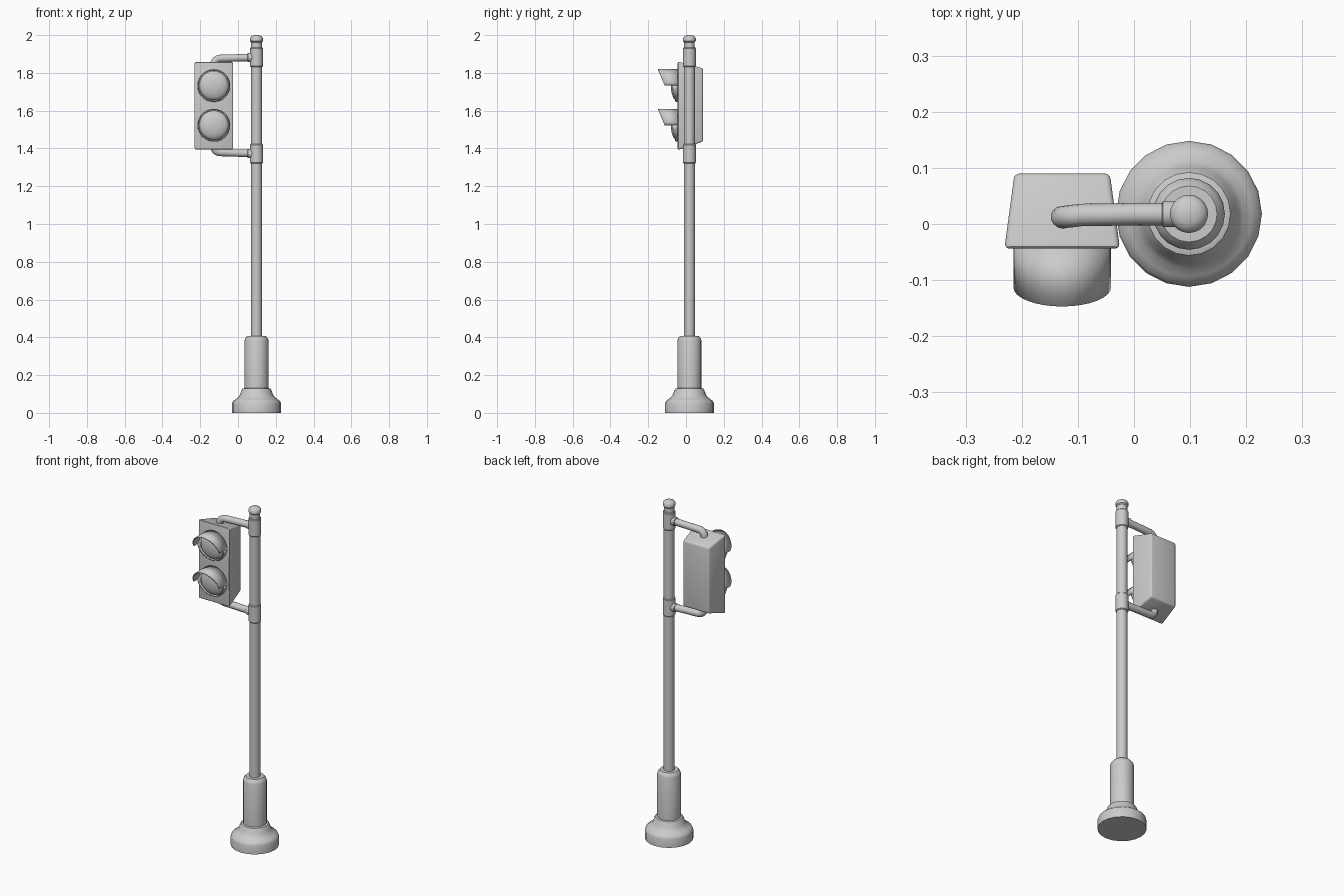
import bpy, bmesh
from math import sin, cos, pi, radians
from mathutils import Vector

if "Cube" in bpy.data.objects:
    bpy.data.objects.remove(bpy.data.objects["Cube"])

PX, PY = 0.098, 0.018      # pole axis
HX, MID = -0.128, 1.6275   # housing axis, mirror height of the brackets


def finish(name, bm, angle=35, fix=True):
    if fix:
        bmesh.ops.recalc_face_normals(bm, faces=bm.faces)
    me = bpy.data.meshes.new(name)
    bm.to_mesh(me)
    bm.free()
    ob = bpy.data.objects.new(name, me)
    bpy.context.collection.objects.link(ob)
    bpy.ops.object.select_all(action='DESELECT')
    ob.select_set(True)
    bpy.context.view_layer.objects.active = ob
    bpy.ops.object.shade_smooth_by_angle(angle=radians(angle))
    return ob


def tube(bm, rings):
    """Skin a list of equal vertex rings and cap both ends."""
    rings = [[bm.verts.new(p) for p in r] for r in rings]
    n = len(rings[0])
    for a, b in zip(rings, rings[1:]):
        for i in range(n):
            j = (i + 1) % n
            bm.faces.new((a[i], a[j], b[j], b[i]))
    bm.faces.new(rings[0][::-1])
    bm.faces.new(rings[-1])


def lathe(name, profile, loc, seg=20, rot=(0, 0, 0), angle=35):
    bm = bmesh.new()
    tube(bm, [[(r * cos(2 * pi * i / seg), r * sin(2 * pi * i / seg), z)
               for i in range(seg)] for r, z in profile])
    ob = finish(name, bm, angle)
    ob.location, ob.rotation_euler = loc, rot
    return ob


def pipe(name, path, radius, seg=14):
    """Round bar along a path lying roughly in the xz plane."""
    pts = [Vector(p) for p in path]
    bm, rings = bmesh.new(), []
    for i, p in enumerate(pts):
        t = (pts[min(i + 1, len(pts) - 1)] - pts[max(i - 1, 0)]).normalized()
        u = Vector((0, 1, 0))
        u = (u - t * u.dot(t)).normalized()
        v = t.cross(u)
        rings.append([p + (u * cos(2 * pi * k / seg) + v * sin(2 * pi * k / seg)) * radius
                      for k in range(seg)])
    tube(bm, rings)
    return finish(name, bm, 40)


# Base, pole and finial
lathe("base", [(0.13, 0), (0.13, 0.05), (0.125, 0.062), (0.112, 0.072), (0.097, 0.083),
               (0.087, 0.098), (0.08, 0.118), (0.074, 0.128), (0.064, 0.131)], (PX, PY, 0))
lathe("base_sleeve", [(0.064, 0.12), (0.064, 0.382), (0.06, 0.394), (0.05, 0.406)],
      (PX, PY, 0))
lathe("pole", [(0.029, 0.39), (0.029, 1.94)], (PX, PY, 0))
lathe("finial", [(0.028, 1.93), (0.028, 1.962), (0.034, 1.968), (0.034, 1.983),
                 (0.029, 1.992), (0.018, 1.998), (0.005, 2.0)], (PX, PY, 0))

# Mirrored pair of collars, sockets and bent arms
for tag, s in (("upper", 1), ("lower", -1)):
    z = MID + s * 0.255
    lathe(tag + "_collar", [(0.031, -0.051), (0.034, -0.047), (0.034, 0.047), (0.031, 0.051)],
          (PX, PY, z))
    lathe(tag + "_socket", [(0.024, 0), (0.024, 0.046), (0.021, 0.048)],
          (PX, PY, z), 14, (0, -pi / 2, 0))
    path = [(PX, PY, z), (0, 0.0175, z - s * 0.003), (-0.095, 0.016, z - s * 0.006)]
    path += [(-0.095 - 0.033 * sin(a), 0.016 - 0.004 * sin(a),
              z - s * (0.006 + 0.033 * (1 - cos(a))))
             for a in (pi / 8, pi / 4, 3 * pi / 8, pi / 2)]
    path.append((HX, 0.012, z - s * 0.07))
    pipe(tag + "_arm", path, 0.02)

# Tapered signal housing
bm = bmesh.new()
tube(bm, [[(HX + w * i, y, c + h * k) for i, k in ((-1, -1), (1, -1), (1, 1), (-1, 1))]
          for w, h, y, c in ((0.103, 0.234, -0.044, 1.626), (0.085, 0.194, 0.09, 1.63))])
bmesh.ops.recalc_face_normals(bm, faces=bm.faces)
bmesh.ops.bevel(bm, geom=bm.edges[:], offset=0.009, segments=3, profile=0.5,
                affect='EDGES')
finish("housing", bm, 30)


def shell(name, z, a0, a1, front, seg=16):
    """Part-cylinder hood whose front edge follows front(angle)."""
    bm, pairs = bmesh.new(), []
    for i in range(seg + 1):
        a = a0 + (a1 - a0) * i / seg
        x, zz = HX + 0.084 * cos(a), z + 0.084 * sin(a)
        pairs.append([bm.verts.new((x, y, zz)) for y in (-0.038, front(a))])
    for p, q in zip(pairs, pairs[1:]):
        bm.faces.new((p[0], p[1], q[1], q[0]))
    ob = finish(name, bm, 35)
    m = ob.modifiers.new("thickness", 'SOLIDIFY')
    m.thickness, m.offset = 0.006, 0


# Lenses and hoods
for tag, z in (("upper", 1.733), ("lower", 1.523)):
    dome = [(0.078, -0.005)] + [(0.078 * cos(a), 0.006 + 0.03 * sin(a))
                                for a in [i * pi / 16 for i in range(8)]]
    dome.append((0.004, 0.036))
    lathe(tag + "_lens", dome, (HX, -0.044, z), 28, (pi / 2, 0, 0))
    shell(tag + "_hood", z, 0, pi, lambda a: -0.113 - 0.034 * sin(a))
    shell(tag + "_rim", z, pi, 2 * pi, lambda a: -0.076 - 0.02 * sin(a))
